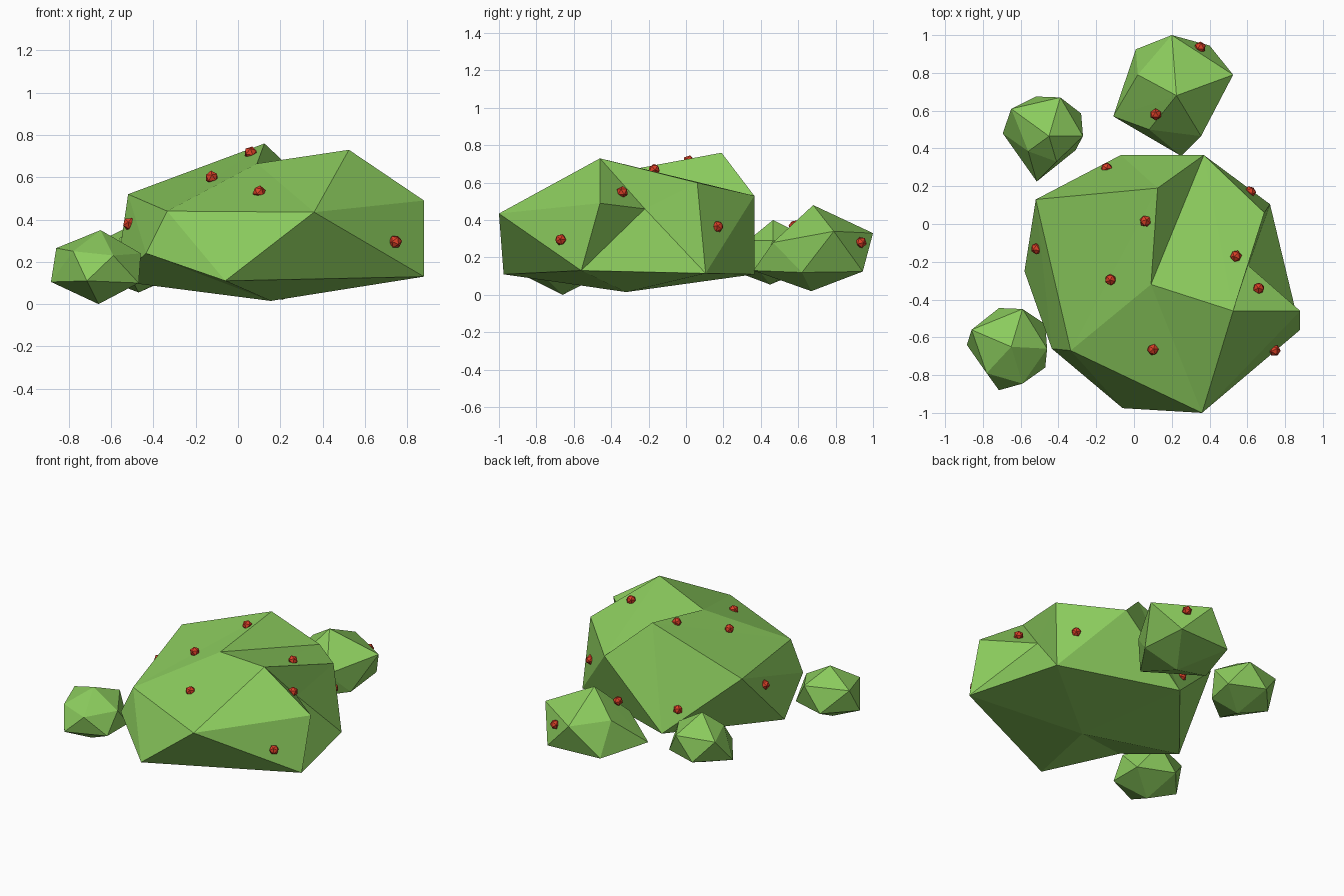
import bpy, bmesh
from mathutils import Vector

if "Cube" in bpy.data.objects:
    bpy.data.objects.remove(bpy.data.objects["Cube"])


def material(name, rgb):
    m = bpy.data.materials.new(name)
    m.diffuse_color = (*rgb, 1)
    m.use_nodes = True
    m.node_tree.nodes["Principled BSDF"].inputs["Base Color"].default_value = m.diffuse_color
    return m


leaf = material("leaf_green", (0.26, 0.60, 0.11))
red = material("berry_red", (0.70, 0.05, 0.02))


def finish(bm, name, mat):
    bmesh.ops.recalc_face_normals(bm, faces=bm.faces)
    me = bpy.data.meshes.new(name)
    bm.to_mesh(me)
    bm.free()
    me.materials.append(mat)
    ob = bpy.data.objects.new(name, me)
    bpy.context.collection.objects.link(ob)
    return ob


# Main bush: an irregular faceted lump with two creases
corners = {
    'A': (-.07, .365, .11), 'B': (.37, .365, .53), 'C': (.72, .105, .115),
    'D': (.88, -.46, .49), 'E': (.88, -.56, .13), 'F': (.36, -1.0, .435),
    'G': (-.06, -.975, .11), 'H': (-.435, -.66, .24), 'I': (-.58, -.25, .11),
    'J': (-.52, .13, .52), 'K': (.125, .19, .76), 'L': (.09, -.32, .665),
    'M': (.525, -.46, .73), 'N': (.155, -.32, .015), 'P': (.605, -.22, .46),
    'Q': (-.335, -.67, .44), 'R': (.69, .06, .60),
}
faces = ("LKB LBM BMR LMF LFQ LQK QKJ JKA KAB ABC BCR MRP PRC PCE DPE MDP "
         "FMD FDE FGE FGQ QGH QHJ HIJ JIA NGE NEC NCA NAI NIH NHG").split()
bm = bmesh.new()
v = {k: bm.verts.new(co) for k, co in corners.items()}
for f in faces:
    bm.faces.new([v[k] for k in f])
finish(bm, "main_bush", leaf)


# Small bushes: bent icosahedra (top, upper ring, lower ring, bottom)
def small_bush(name, top, upper, lower, bottom):
    bm = bmesh.new()
    for co in (top, *upper, *lower, bottom):
        bm.verts.new(co)
    bmesh.ops.convex_hull(bm, input=bm.verts)
    finish(bm, name, leaf)


small_bush("front_left_bush", (-.65, -.65, .35),
           [(-.86, -.56, .265), (-.59, -.45, .27), (-.46, -.66, .24),
            (-.59, -.845, .23), (-.78, -.79, .25)],
           [(-.885, -.64, .105), (-.715, -.88, .11), (-.47, -.76, .1),
            (-.47, -.53, .1), (-.715, -.445, .11)],
           (-.66, -.66, 0))
small_bush("back_bush", (.225, .68, .48),
           [(.2, 1.0, .33), (.525, .79, .34), (.355, .465, .28),
            (.08, .5, .28), (.02, .79, .34)],
           [(.4, .945, .125), (.43, .62, .12), (.25, .36, .13),
            (-.11, .57, .14), (.01, .925, .13)],
           (.21, .67, .02))
small_bush("back_left_bush", (-.45, .465, .40),
           [(-.65, .61, .30), (-.39, .67, .30), (-.27, .465, .29),
            (-.41, .33, .29), (-.56, .385, .31)],
           [(-.695, .48, .14), (-.52, .675, .15), (-.28, .585, .14),
            (-.31, .39, .13), (-.515, .225, .14)],
           (-.47, .45, .055))

# Berries
spots = [(-.145, .295, .27), (.06, .015, .715), (-.515, -.13, .38),
         (-.125, -.295, .60), (.10, -.665, .53), (.54, -.17, .67),
         (.66, -.34, .55), (.745, -.67, .295), (.615, .17, .365),
         (.35, .935, .28), (.115, .58, .37)]
for i, p in enumerate(spots):
    bm = bmesh.new()
    bmesh.ops.create_icosphere(bm, subdivisions=1, radius=.032)
    ob = finish(bm, f"berry_{i + 1}", red)
    ob.location = Vector(p)
    ob.rotation_euler = (i * .7, i * 1.1, i * .4)
